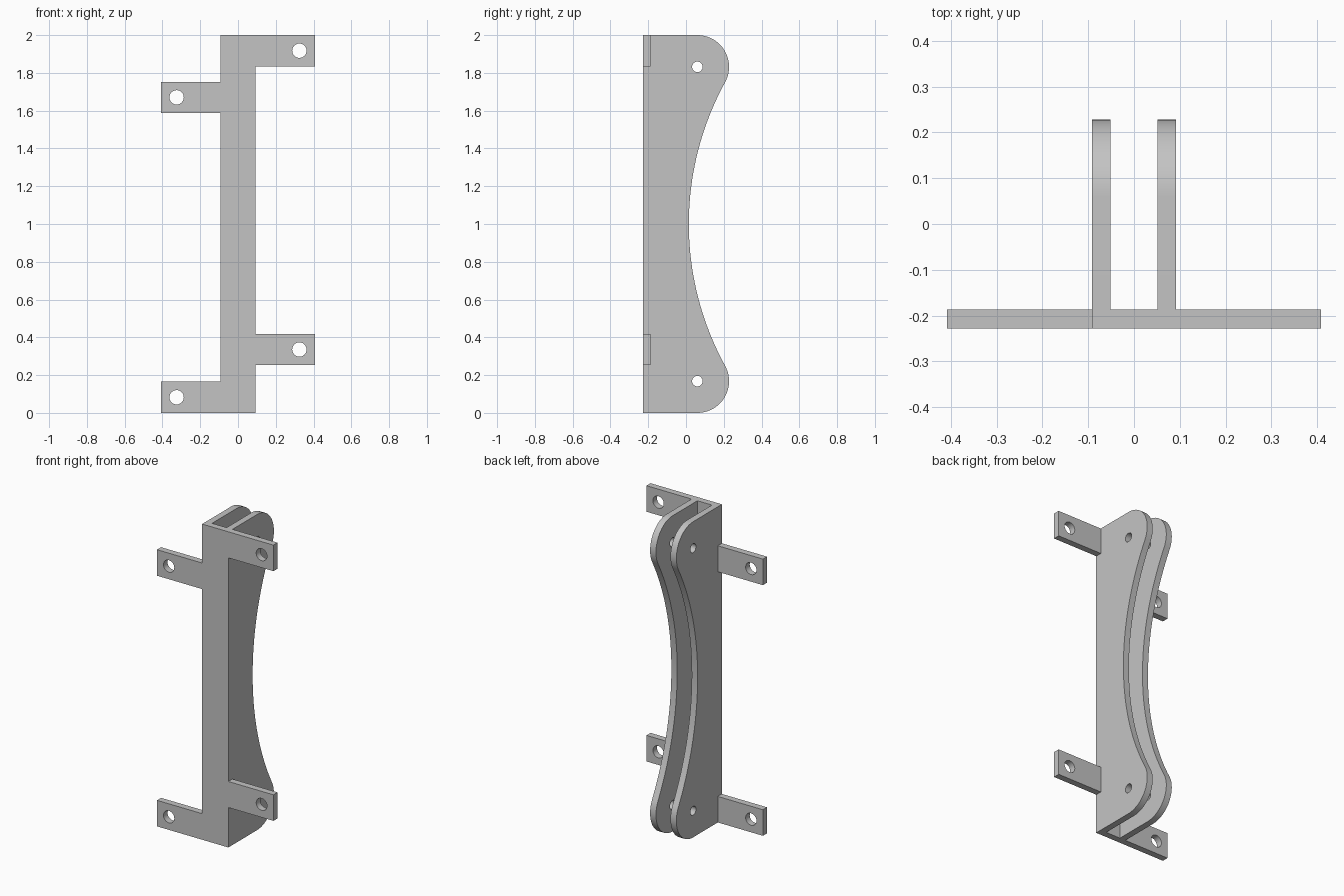
import bpy
import bmesh
from math import atan2, cos, hypot, pi, sin
from mathutils import Matrix, Vector

cube = bpy.data.objects.get("Cube")
if cube:
    bpy.data.objects.remove(cube, do_unlink=True)

grey = bpy.data.materials.new("light grey")
grey.use_nodes = True
grey.diffuse_color = (0.55, 0.55, 0.55, 1)
grey.node_tree.nodes["Principled BSDF"].inputs["Base Color"].default_value = grey.diffuse_color

HEIGHT = 2.0
FRONT, PLATE_BACK = -0.228, -0.187
THICK = PLATE_BACK - FRONT
HALF_W = 0.092


def arc(cx, cy, r, start, end, steps):
    return [(cx + r * cos(start + (end - start) * i / steps),
             cy + r * sin(start + (end - start) * i / steps)) for i in range(steps + 1)]


def circle(cx, cy, r):
    return arc(cx, cy, r, 0, 2 * pi, 32)[:-1]


def flat_part(name, outlines, axes, centre):
    """Extrude a filled outline with holes into a plate and place it."""
    curve = bpy.data.curves.new(name, "CURVE")
    curve.dimensions = "2D"
    curve.fill_mode = "BOTH"
    curve.extrude = THICK / 2
    for points in outlines:
        spline = curve.splines.new("POLY")
        spline.points.add(len(points) - 1)
        for point, (u, v) in zip(spline.points, points):
            point.co = (u, v, 0, 1)
        spline.use_cyclic_u = True
    helper = bpy.data.objects.new(name + " outline", curve)
    mesh = bpy.data.meshes.new_from_object(helper)
    bpy.data.objects.remove(helper)
    mesh.name = name
    bm = bmesh.new()
    bm.from_mesh(mesh)
    bmesh.ops.remove_doubles(bm, verts=bm.verts, dist=0.0001)
    bm.transform(Matrix.Translation(centre) @ Matrix(axes).transposed().to_4x4())
    bmesh.ops.recalc_face_normals(bm, faces=bm.faces)
    bm.to_mesh(mesh)
    bm.free()
    mesh.materials.clear()
    mesh.materials.append(grey)
    obj = bpy.data.objects.new(name, mesh)
    bpy.context.collection.objects.link(obj)
    bpy.ops.object.select_all(action="DESELECT")
    obj.select_set(True)
    bpy.context.view_layer.objects.active = obj
    bpy.ops.object.shade_smooth_by_angle(angle=0.5)
    return obj


# Front plate with four staggered mounting tabs
TAB_END, TAB_H, TAB_HOLE_X = 0.408, 0.165, 0.325


def tab_side(side, bottoms):
    edge = [(side * HALF_W, 0)]
    for z in bottoms:
        edge += [(side * HALF_W, z), (side * TAB_END, z),
                 (side * TAB_END, z + TAB_H), (side * HALF_W, z + TAB_H)]
    edge.append((side * HALF_W, HEIGHT))
    return [p for i, p in enumerate(edge) if i == 0 or p != edge[i - 1]]


tabs = {1: (0.253, HEIGHT - TAB_H), -1: (0, 1.588)}
outline = tab_side(1, tabs[1]) + tab_side(-1, tabs[-1])[::-1]
holes = [circle(side * TAB_HOLE_X, z + TAB_H / 2, 0.038)
         for side, bottoms in tabs.items() for z in bottoms]
# Drop the repeated corners where tabs meet the plate ends
outline = [p for i, p in enumerate(outline) if p != outline[i - 1]]
flat_part("mounting_plate", [outline] + holes,
          ((1, 0, 0), (0, 0, 1), (0, -1, 0)),
          Vector((0, (FRONT + PLATE_BACK) / 2, 0)))

# Side cheeks: rounded lobes joined by a tangent concave arc
LOBE_Y, LOBE_R, WAIST_Y = 0.06, 0.168, 0.015
mid = HEIGHT / 2
rise, gap = mid - LOBE_R, LOBE_Y - WAIST_Y
big_r = (rise ** 2 + gap ** 2 - LOBE_R ** 2) / (2 * (LOBE_R + gap))
big_y = WAIST_Y + big_r
lean = atan2(rise, big_y - LOBE_Y)
lower = arc(LOBE_Y, LOBE_R, LOBE_R, -pi / 2, lean, 24)
waist = arc(big_y, mid, big_r, pi + lean, pi - lean, 40)[1:-1]
upper = [(y, HEIGHT - z) for y, z in reversed(lower)]
profile = [(PLATE_BACK, 0)] + lower + waist + upper + [(PLATE_BACK, HEIGHT)]
pins = [circle(LOBE_Y, z, 0.028) for z in (LOBE_R, HEIGHT - LOBE_R)]
for name, side in (("left_cheek", 1), ("right_cheek", -1)):
    flat_part(name, [profile] + pins,
              ((0, 1, 0), (0, 0, 1), (1, 0, 0)),
              Vector((side * (HALF_W - THICK / 2), 0, 0)))
